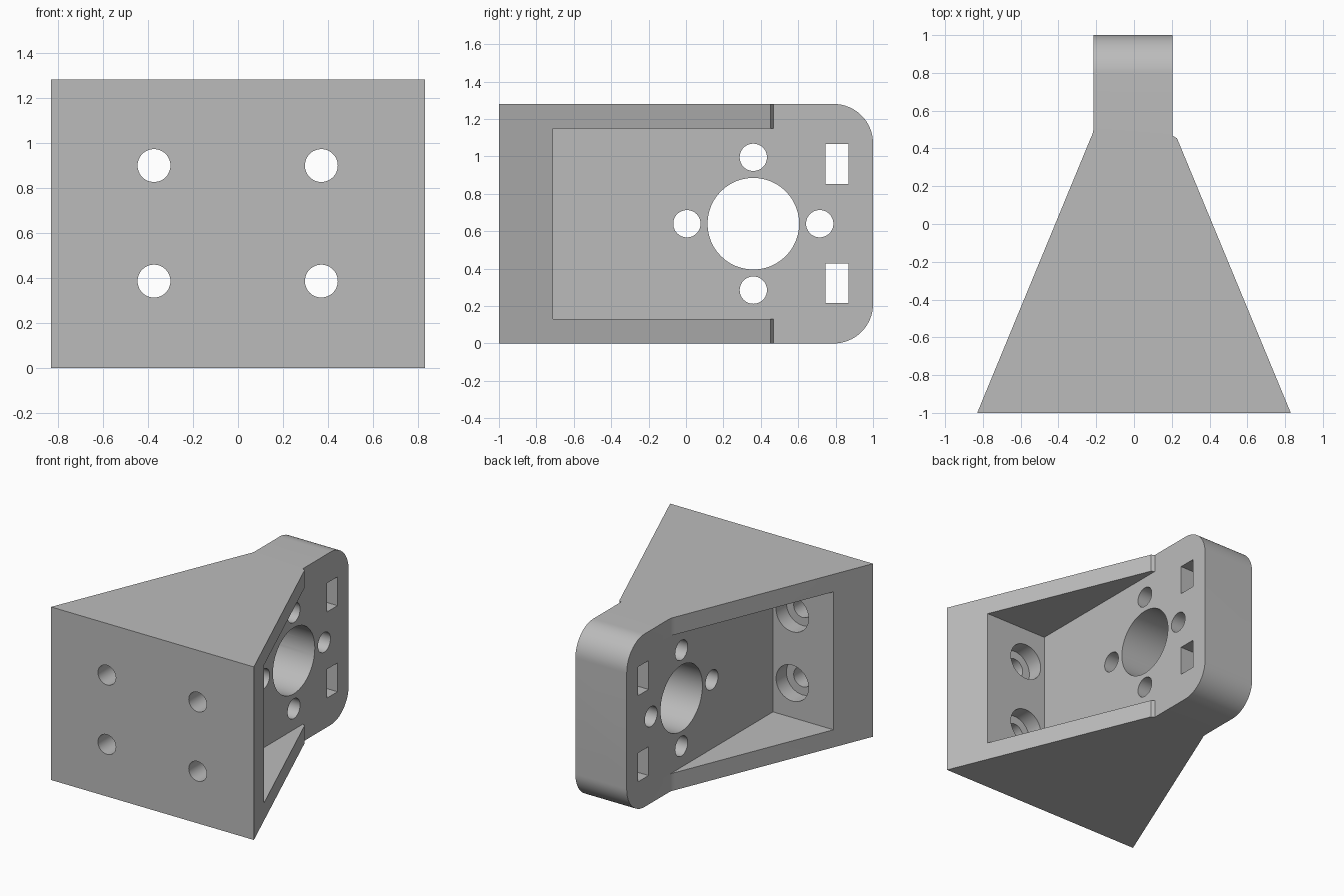
import bpy
import bmesh
from math import sin, cos, pi
from mathutils import Vector

HEIGHT = 1.28
MID_Z = HEIGHT / 2

default = bpy.data.objects.get("Cube")
if default:
    bpy.data.objects.remove(default)

grey = bpy.data.materials.new("plain grey")
grey.use_nodes = True
grey.diffuse_color = (0.5, 0.5, 0.5, 1)
grey.node_tree.nodes["Principled BSDF"].inputs["Base Color"].default_value = (0.5, 0.5, 0.5, 1)


def prism(name, points, depth):
    """Solid made by sweeping a closed outline along a vector."""
    bm = bmesh.new()
    face = bm.faces.new([bm.verts.new(p) for p in points])
    swept = bmesh.ops.extrude_face_region(bm, geom=[face])["geom"]
    moved = [v for v in swept if isinstance(v, bmesh.types.BMVert)]
    bmesh.ops.translate(bm, vec=Vector(depth), verts=moved)
    bmesh.ops.recalc_face_normals(bm, faces=bm.faces[:])
    mesh = bpy.data.meshes.new(name)
    bm.to_mesh(mesh)
    bm.free()
    mesh.materials.append(grey)
    obj = bpy.data.objects.new(name, mesh)
    bpy.context.collection.objects.link(obj)
    return obj


def arc(a, b, radius, start, end, steps):
    angles = [start + (end - start) * i / steps for i in range(steps + 1)]
    return [(a + radius * cos(t), b + radius * sin(t)) for t in angles]


def circle(a, b, radius):
    return arc(a, b, radius, 0, 2 * pi, 48)[:-1]


def rectangle(a0, a1, b0, b1):
    return [(a0, b0), (a1, b0), (a1, b1), (a0, b1)]


def along_x(name, outline, x0, x1):
    return prism(name, [(x0, y, z) for y, z in outline], (x1 - x0, 0, 0))


def along_y(name, outline, y0, y1):
    return prism(name, [(x, y0, z) for x, z in outline], (0, y1 - y0, 0))


def combine(target, tool, operation="DIFFERENCE"):
    tool.hide_render = True
    mod = target.modifiers.new("cut", "BOOLEAN")
    mod.object = tool
    mod.operation = operation
    mod.solver = "EXACT"
    bpy.context.view_layer.objects.active = target
    bpy.ops.object.modifier_apply(modifier=mod.name)
    bpy.data.objects.remove(tool)


# Tapered body with a narrow neck
plan = [(-0.83, -1), (0.83, -1), (0.228, 0.453), (0.205, 0.467), (0.205, 1),
        (-0.215, 1), (-0.215, 0.5), (-0.219, 0.477), (-0.23, 0.453)]
bracket = prism("motor_bracket", [(x, y, 0) for x, y in plan], (0, 0, HEIGHT))

# Rounded rear corners
R = 0.21
side = [(-1.2, 0), *arc(1 - R, R, R, -pi / 2, 0, 16),
        *arc(1 - R, HEIGHT - R, R, 0, pi / 2, 16), (-1.2, HEIGHT)]
combine(bracket, along_x("rounded_side", side, -1, 1), "INTERSECT")

# Side pockets, leaving the web, ribs and front flange
for x0, x1 in ((0.205, 1), (-1, -0.215)):
    combine(bracket, along_x("pocket", rectangle(-0.71, 0.6, 0.13, 1.15), x0, x1))

# Shaft opening and the ring of four screw holes
SHAFT_Y = 0.36
combine(bracket, along_x("shaft_hole", circle(SHAFT_Y, MID_Z, 0.245), -1, 1))
for i in range(4):
    y = SHAFT_Y + 0.355 * cos(i * pi / 2)
    z = MID_Z + 0.355 * sin(i * pi / 2)
    combine(bracket, along_x("screw_hole", circle(y, z, 0.073), -1, 1))

# Strap slots near the rear edge
for z in (0.215, 0.852):
    combine(bracket, along_x("strap_slot", rectangle(0.745, 0.87, z, z + 0.213), -1, 1))

# Counterbored mounting holes in the flange
for x in (-0.373, 0.37):
    for z in (0.385, 0.898):
        combine(bracket, along_y("mount_hole", circle(x, z, 0.073), -1.2, -0.6))
        combine(bracket, along_y("counterbore", circle(x, z, 0.133), -0.83, -0.6))

# Smooth the curved walls, keep corners crisp
bpy.ops.object.select_all(action="DESELECT")
bracket.select_set(True)
bpy.context.view_layer.objects.active = bracket
bpy.ops.object.shade_smooth_by_angle(angle=pi / 6)
